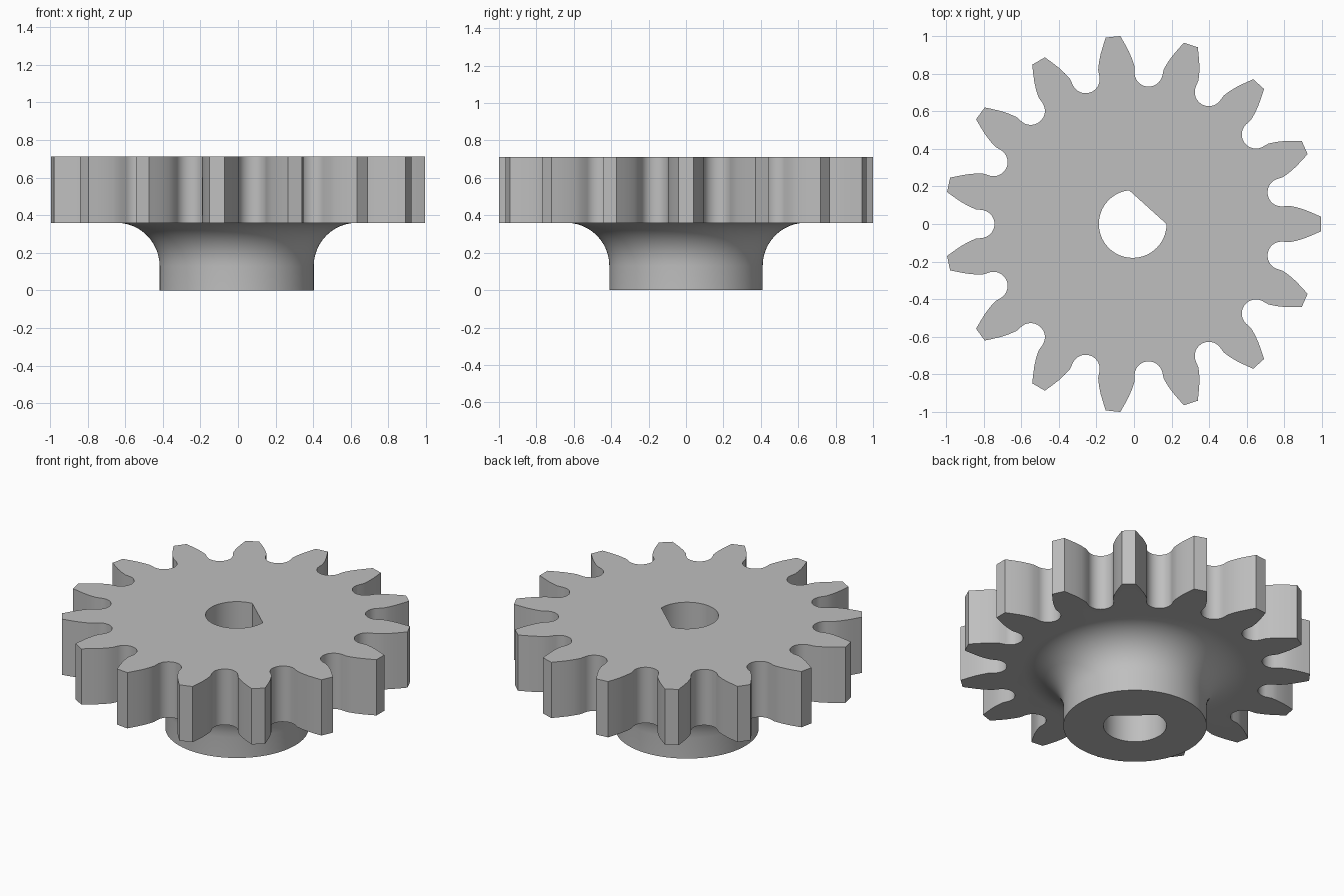
import bpy
import bmesh
from math import sin, cos, atan2, asin, hypot, radians, pi

cube = bpy.data.objects.get("Cube")
if cube:
    bpy.data.objects.remove(cube, do_unlink=True)

TEETH = 15
PITCH = 2 * pi / TEETH
CENTRE_X = -0.007
BORE, HUB, FILLET = 0.18, 0.41, 0.23
GEAR_BOTTOM, GEAR_TOP = 0.36, 0.712
FLAT_DIR = radians(48)       # direction the bore's flat side faces

# Half a tooth space as (radius, angle): round root, curved flank, narrow tip
ROOT_CENTRE, ROOT_RADIUS = 0.81, 0.075
half = []
for i in range(7):
    t = radians(80) * i / 6
    x, y = ROOT_CENTRE - ROOT_RADIUS * cos(t), ROOT_RADIUS * sin(t)
    half.append((hypot(x, y), atan2(y, x)))
for r, width in [(0.84, 0.097), (0.88, 0.088), (0.92, 0.075),
                 (0.96, 0.058), (1.002, 0.039)]:
    half.append((r, PITCH / 2 - asin(width / r)))
tip = (1.0013, PITCH / 2)

# Full outline, mirrored across each space and repeated around the gear
space = [(r, -a) for r, a in reversed(half[1:])] + half + [tip]
outline = [(r, a + (k + 0.5) * PITCH) for k in range(TEETH) for r, a in space]


def bore_radius(a):
    """Radius of the D-shaped bore at angle a."""
    c = cos(a - FLAT_DIR)
    d = BORE * cos(FLAT_DIR)
    return d / c if c > cos(FLAT_DIR) else BORE


bm = bmesh.new()


def ring(z, radius):
    """Ring of vertices; radius is a number or a function of the angle."""
    verts = []
    for r, a in outline:
        if radius is not None:
            r = radius(a) if callable(radius) else radius
        verts.append(bm.verts.new((CENTRE_X + r * cos(a), r * sin(a), z)))
    return verts


# Closed cross-section: teeth, bore, hub, flared fillet
rings = [ring(GEAR_BOTTOM, None), ring(GEAR_TOP, None),
         ring(GEAR_TOP, bore_radius), ring(0, bore_radius), ring(0, HUB)]
STEPS = 12
for i in range(STEPS + 1):
    t = pi / 2 * i / STEPS
    rings.append(ring(GEAR_BOTTOM - FILLET + FILLET * sin(t),
                      HUB + FILLET * (1 - cos(t))))

count = len(outline)
for lower, upper in zip(rings, rings[1:] + rings[:1]):
    for i in range(count):
        j = (i + 1) % count
        bm.faces.new((lower[i], lower[j], upper[j], upper[i]))
bmesh.ops.recalc_face_normals(bm, faces=bm.faces)

mesh = bpy.data.meshes.new("spur_gear")
bm.to_mesh(mesh)
bm.free()
gear = bpy.data.objects.new("spur_gear_with_hub", mesh)
bpy.context.collection.objects.link(gear)

# Plain grey material
colour = (0.52, 0.52, 0.52, 1)
grey = bpy.data.materials.new("plain_grey")
grey.use_nodes = True
grey.diffuse_color = colour
grey.node_tree.nodes["Principled BSDF"].inputs["Base Color"].default_value = colour
mesh.materials.append(grey)

bpy.ops.object.select_all(action="DESELECT")
gear.select_set(True)
bpy.context.view_layer.objects.active = gear
bpy.ops.object.shade_smooth_by_angle(angle=radians(30))
